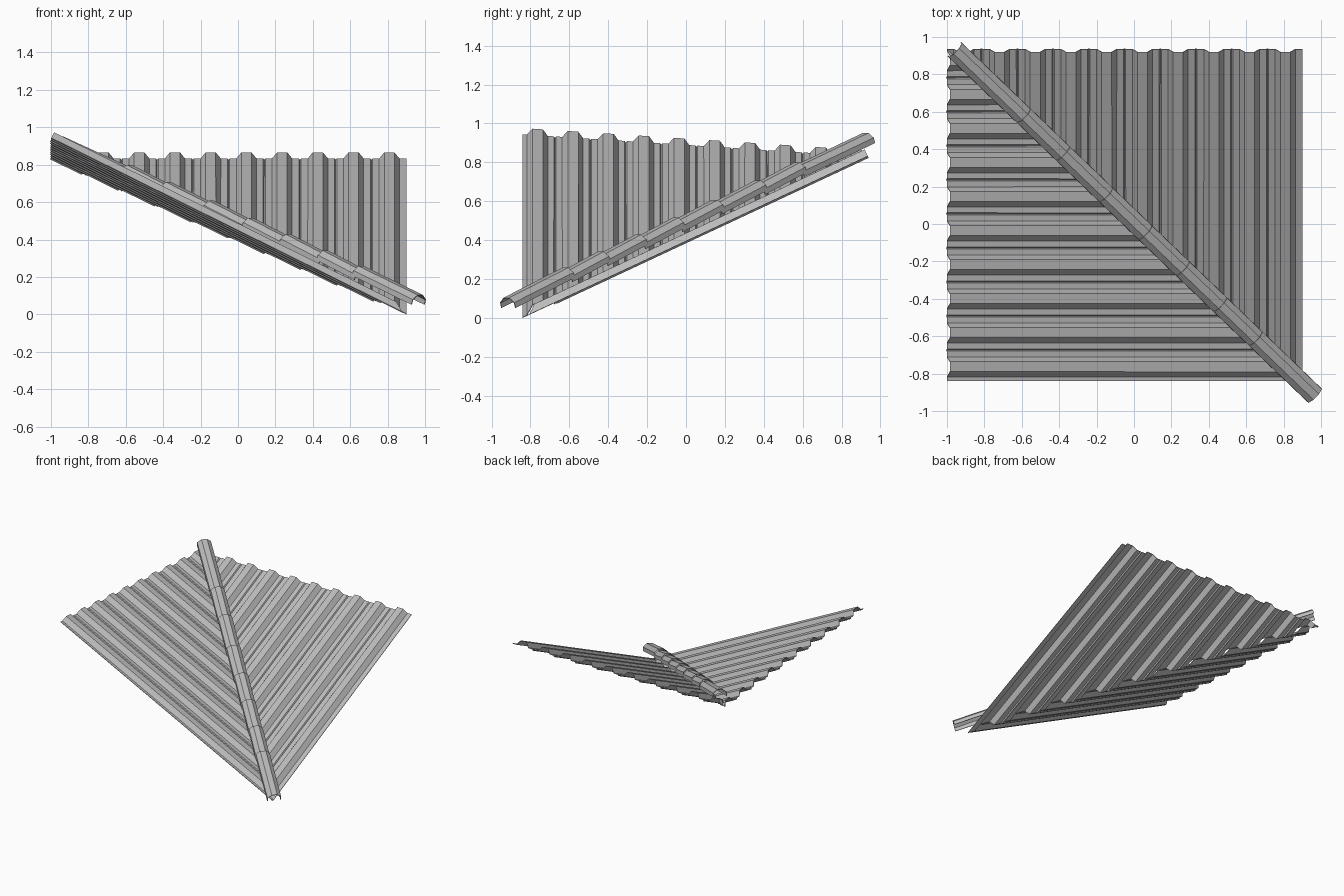
import bpy, bmesh
from mathutils import Vector

cube = bpy.data.objects.get("Cube")
if cube:
    bpy.data.objects.remove(cube, do_unlink=True)

metal = bpy.data.materials.new("grey metal")
metal.use_nodes = True
GREY = (0.5, 0.5, 0.5, 1)
metal.diffuse_color = GREY
metal.node_tree.nodes["Principled BSDF"].inputs["Base Color"].default_value = GREY

# Roof extents and the hip line where the two slopes meet
LEFT, RIGHT, FRONT, BACK = -1.0, 0.9, -0.84, 0.935
HIP_LOW = Vector((RIGHT, FRONT, 0))
HIP_HIGH = Vector((LEFT, BACK, 0))


def finish(name, bm, thickness):
    bmesh.ops.recalc_face_normals(bm, faces=bm.faces)
    mesh = bpy.data.meshes.new(name)
    bm.to_mesh(mesh)
    bm.free()
    mesh.materials.append(metal)
    ob = bpy.data.objects.new(name, mesh)
    bpy.context.collection.objects.link(ob)
    solid = ob.modifiers.new("sheet thickness", 'SOLIDIFY')
    solid.thickness = thickness
    solid.offset = 0
    return ob


def loft(bm, row_a, row_b):
    a = [bm.verts.new(p) for p in row_a]
    b = [bm.verts.new(p) for p in row_b]
    for i in range(len(a) - 1):
        bm.faces.new((a[i], a[i + 1], b[i + 1], b[i]))


def rib_profile(start, end, first, pitch):
    """Raised trapezoid ribs with a fine groove in the middle of each pan."""
    shape = [(-0.053, 0), (-0.026, 0.036), (0.026, 0.036), (0.053, 0)]
    groove = [(-0.007, 0), (0, -0.008), (0.007, 0)]
    points = [(start, 0)]
    centre = first
    while centre < end + pitch:
        points += [(centre + d, h) for d, h in shape]
        points += [(centre + pitch / 2 + d, h) for d, h in groove]
        centre += pitch
    return [points[0]] + [p for p in points if start < p[0] < end] + [(end, 0)]


def roof_sheet(name, height, normal, profile, along_y, keep):
    normal = Vector(normal).normalized()
    ends = (FRONT - 0.05, BACK) if along_y else (LEFT, RIGHT + 0.05)

    def row(run):
        out = []
        for across, lift in profile:
            x, y = (across, run) if along_y else (run, across)
            out.append(Vector((x, y, height(x, y))) + normal * lift)
        return out

    bm = bmesh.new()
    loft(bm, row(ends[0]), row(ends[1]))
    # Mitre the sheet along the hip
    along = HIP_HIGH - HIP_LOW
    plane = Vector((along.y, -along.x, 0)).normalized() * keep
    bmesh.ops.bisect_plane(bm, geom=bm.verts[:] + bm.edges[:] + bm.faces[:],
                           plane_co=HIP_LOW, plane_no=plane, clear_inner=True)
    return finish(name, bm, 0.004)


# Slope with ribs running front to back
pitch_y = 0.4676
roof_sheet("back_roof_sheet", lambda x, y: pitch_y * (y - FRONT) + 0.002,
           (0, -pitch_y, 1), rib_profile(LEFT, RIGHT, -0.91, 0.191), True, 1)

# Slope with ribs running left to right, with a slight twist across
pitch_x, cross = 0.495, 0.0645
roof_sheet("front_roof_sheet",
           lambda x, y: pitch_x * (RIGHT - x) - cross * (y - FRONT) + 0.002,
           (pitch_x, cross, 1), rib_profile(FRONT, BACK, -0.765, 0.182), False, -1)

# Overlapping hip caps, the upper end of each lifted over the one above
CAP_HIGH = Vector((-0.95, 0.925, 0.945))
CAP_LOW = Vector((0.975, -0.925, 0.105))
direction = (CAP_LOW - CAP_HIGH).normalized()
side = direction.cross(Vector((0, 0, 1))).normalized()
up = side.cross(direction).normalized()
cap_half = [(0.05, -0.052), (0.049, -0.024), (0.02, 0)]
cap_profile = [(-s, h) for s, h in cap_half] + [(s, h) for s, h in reversed(cap_half)]
joints = [-0.95, -0.57, -0.36, -0.13, 0.08, 0.28, 0.48, 0.67, 0.975]


def cap_row(x, lift):
    t = (x - CAP_HIGH.x) / (CAP_LOW.x - CAP_HIGH.x)
    base = CAP_HIGH.lerp(CAP_LOW, t) + up * lift
    return [base + side * s + up * h for s, h in cap_profile]


for i in range(len(joints) - 1):
    overlap = 0.015 if i else 0
    bm = bmesh.new()
    loft(bm, cap_row(joints[i] - overlap, 0.012 if i else 0.004),
         cap_row(joints[i + 1], -0.004))
    finish(f"hip_cap_{i + 1}", bm, 0.005)
